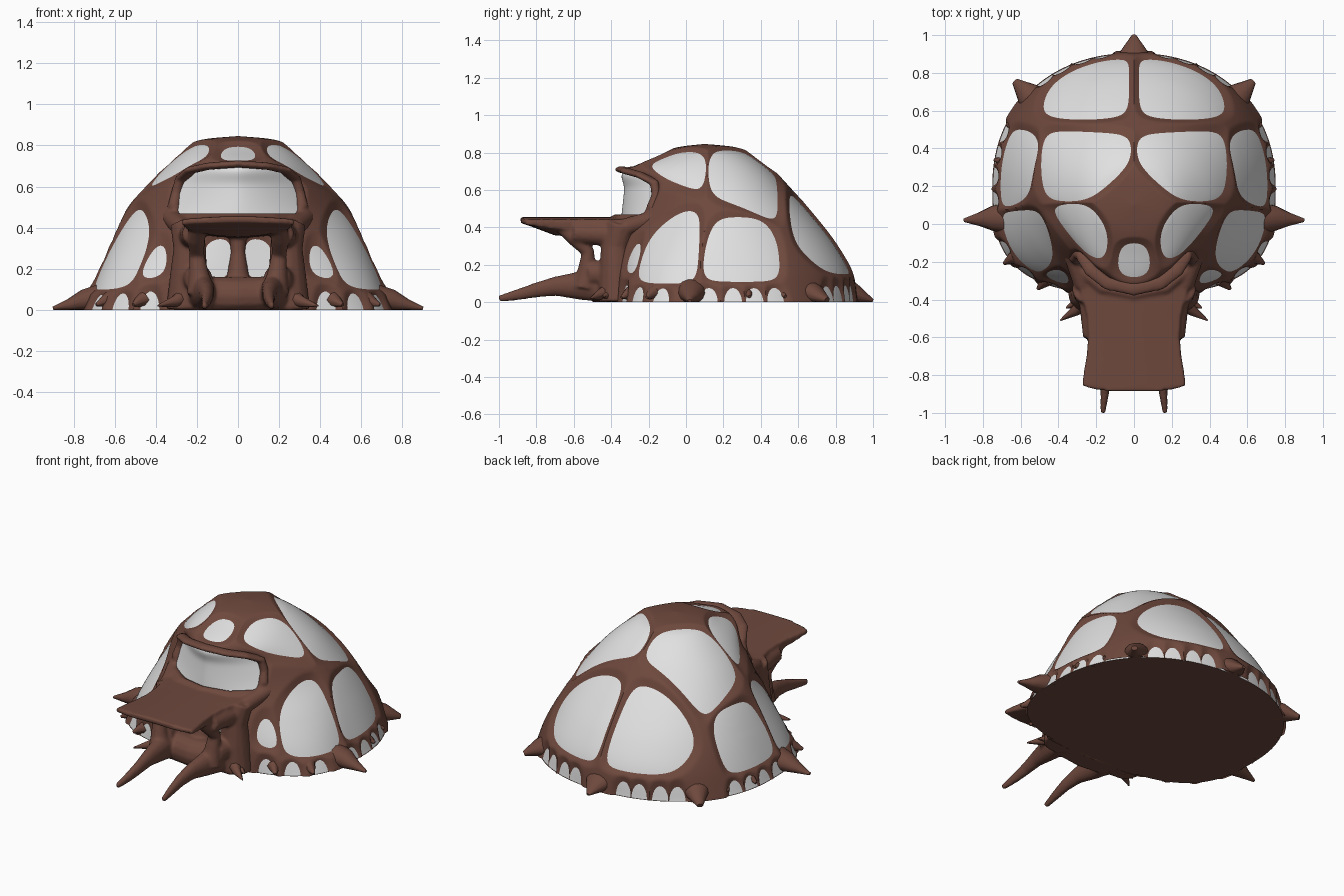
import bpy, bmesh, math
from mathutils import Vector

if "Cube" in bpy.data.objects:
    bpy.data.objects.remove(bpy.data.objects["Cube"])


def material(name, col):
    m = bpy.data.materials.new(name)
    m.diffuse_color = (*col, 1)
    m.use_nodes = True
    m.node_tree.nodes["Principled BSDF"].inputs["Base Color"].default_value = m.diffuse_color
    return m


BROWN = material("brown_frame", (0.155, 0.065, 0.046))
GREY = material("pale_grey_panel", (0.75, 0.75, 0.75))

# Shell sections: height, half width, front y, back y, front squareness
ROWS = [(0, .75, -.37, .905, 3), (.15, .695, -.37, .88, 2.6), (.3, .63, -.36, .80, 2.1),
        (.45, .55, -.35, .685, 1.65), (.6, .445, -.335, .55, 1.6), (.7, .35, -.335, .455, 1.7),
        (.78, .25, -.15, .35, 2), (.815, .17, -.04, .26, 2), (.832, 0, .1, .1, 2)]

# Panels: projection axes, lowest z, must be at the front, outline (mirrored in x)
PANELS = [
    ((0, 1), .15, False, [(.025, .57), (.30, .53), (.52, .57), (.52, .66), (.47, .78), (.3, 1.1), (.025, 1.1)]),
    ((0, 1), 0, False, [(.24, .11), (.48, .12), (.52, .3), (.48, .51), (.25, .515), (.01, .49), (0, .33)]),
    ((0, 1), .5, False, [(.15, -.22), (.24, -.2), (.47, .1), (.24, .12), (.12, -.04)]),
    ((0, 1), .715, False, [(-.13, -.33), (.13, -.33), (.08, -.09), (-.08, -.09)]),
    ((1, 2), 0, False, [(.08, .11), (.51, .11), (.5, .36), (.42, .46), (.15, .46), (.08, .3)]),
    ((1, 2), 0, False, [(-.28, .10), (.06, .10), (.08, .51), (0, .52), (-.21, .36)]),
    ((0, 2), 0, True, [(.34, .15), (.42, .12), (.52, .12), (.47, .26), (.38, .38), (.34, .37)]),
    ((0, 2), 0, True, [(.025, .15), (.16, .13), (.18, .34), (.1, .38), (.025, .37)]),
    ((0, 2), 0, True, [(-.30, .42), (.30, .42), (.30, .68), (.2, .71), (-.2, .71), (-.30, .68)]),
]
RIM_ANGLES = [-51, -39, -26, -6, 4, 13, 22, 50, 58, 68, 76]


def shell_point(t, a):
    """Point on the shell: t runs from ground to crown, a is the plan angle."""
    s = t * (len(ROWS) - 1)
    i = min(int(s), len(ROWS) - 2)
    u = s - i
    p = [ROWS[max(0, min(len(ROWS) - 1, i + k))] for k in (-1, 0, 1, 2)]
    z, rx, yf, yb, n = [
        .5 * (2 * q1 + (q2 - q0) * u + (2 * q0 - 5 * q1 + 4 * q2 - q3) * u * u
              + (3 * q1 - q0 - 3 * q2 + q3) * u ** 3) for q0, q1, q2, q3 in zip(*p)]
    cy = .2 - .1 * t
    c, sn = math.cos(a), math.sin(a)
    ry = max(.002, yb - cy if sn > 0 else cy - yf)
    n = 2.15 if sn > 0 else n
    r = ((abs(c) / max(rx, .002)) ** n + (abs(sn) / ry) ** n) ** (-1 / n)
    return Vector((r * c, cy + r * sn, max(z, 0)))


def half_planes(poly):
    mid = sum((Vector(p) for p in poly), Vector((0, 0))) / len(poly)
    out = []
    for k, a in enumerate(poly):
        d = Vector(poly[(k + 1) % len(poly)]) - Vector(a)
        n = Vector((d.y, -d.x)).normalized()
        if n.dot(mid - Vector(a)) > 0:
            n = -n
        out.append((n.x, n.y, n.dot(Vector(a))))
    return out


PLANES = [(ax, zm, fr, half_planes(poly)) for ax, zm, fr, poly in PANELS]
RIMS = [shell_point(0, math.radians(a)) for a in RIM_ANGLES]


def panel_distance(p):
    """Negative inside a panel, positive on the frame; corners are rounded."""
    q = (abs(p.x), p.y, p.z)
    best = .2
    for ax, zm, front, planes in PLANES:
        if front and p.y > 0:
            continue
        d = [nx * q[ax[0]] + ny * q[ax[1]] - o for nx, ny, o in planes]
        if zm:
            d.append(zm - p.z)
        if max(d) < best:
            best = min(best, math.log(sum(math.exp(28 * v) for v in d)) / 28)
    if p.z < .2:
        for c in RIMS:
            e = math.hypot(math.hypot(q[0] - c.x, q[1] - c.y) / .048, p.z / .095)
            best = min(best, (e - 1) * .05)
    return best


def finish(bm, name, mat):
    bmesh.ops.recalc_face_normals(bm, faces=bm.faces[:])
    me = bpy.data.meshes.new(name)
    bm.to_mesh(me)
    bm.free()
    me.materials.append(mat)
    ob = bpy.data.objects.new(name, me)
    bpy.context.collection.objects.link(ob)
    bpy.ops.object.select_all(action='DESELECT')
    ob.select_set(True)
    bpy.context.view_layer.objects.active = ob
    bpy.ops.object.shade_smooth_by_angle(angle=math.radians(50))
    return ob


def shell(name, mat, cols, rows, offset, floor):
    bm = bmesh.new()
    grid = [[bm.verts.new(shell_point(.996 * j / rows, 2 * math.pi * i / cols)) for i in range(cols)]
            for j in range(rows + 1)]
    for j in range(rows):
        for i in range(cols):
            k = (i + 1) % cols
            bm.faces.new((grid[j][i], grid[j][k], grid[j + 1][k], grid[j + 1][i]))
    bm.faces.new(grid[-1])
    bm.normal_update()
    for v, nrm, d in [(v, v.normal.copy(), offset(v.co)) for v in bm.verts]:
        v.co += nrm * d
        v.co.z = max(0, v.co.z)
    for v in grid[0]:
        v.co.z = 0
    if floor:  # flat underside reaching the panels
        ring = [bm.verts.new((*shell_point(0, 2 * math.pi * i / cols).xy, 0)) for i in range(cols)]
        bm.faces.new(ring[::-1])
    return finish(bm, name, mat)


# Shell: the frame dips under the smooth panel surface inside every panel
shell("panel_surface", GREY, 160, 70, lambda p: -.004, False)
shell("shell_frame", BROWN, 320, 112, lambda p: max(-.022, min(.014, .6 * panel_distance(p) - .004)), True)


def tube(bm, pts, sides=14, flat=1.0):
    """Tapered closed tube through (x, y, z, radius) points, cut off at the ground."""
    rings = []
    for k, p in enumerate(pts):
        a, b = pts[max(0, k - 1)], pts[min(len(pts) - 1, k + 1)]
        d = (Vector(b[:3]) - Vector(a[:3])).normalized()
        ref = Vector((0, 0, 1)) if abs(d.z) < .8 else Vector((0, 1, 0))
        s = d.cross(ref).normalized()
        w = s.cross(d)
        ring = []
        for i in range(sides):
            t = 2 * math.pi * i / sides
            co = Vector(p[:3]) + p[3] * (s * math.cos(t) * flat + w * math.sin(t))
            co.z = max(co.z, 0)
            ring.append(bm.verts.new(co))
        rings.append(ring)
    for r0, r1 in zip(rings, rings[1:]):
        for i in range(sides):
            k = (i + 1) % sides
            bm.faces.new((r0[i], r0[k], r1[k], r1[i]))
    bm.faces.new(rings[0])
    bm.faces.new(rings[-1])


def pair(bm, pts, **kw):
    for s in (1, -1):
        tube(bm, [(s * x, y, z, r) for x, y, z, r in pts], **kw)


# Rim spikes
bm = bmesh.new()
tube(bm, [(0, .83, .07, .07), (0, .90, .045, .055), (0, 1.0, .008, .008)], flat=1.5)
pair(bm, [(.66, .03, .06, .07), (.75, .03, .045, .055), (.82, .025, .025, .03), (.90, .02, .008, .008)], flat=1.2)
pair(bm, [(.50, .63, .06, .07), (.565, .69, .045, .05), (.63, .755, .012, .014)], flat=1.3)
for x, y, h in ((.675, .53, .06), (.74, .34, .06), (.69, -.21, .05), (.51, -.345, .05)):
    o = Vector((x, y - .2)).normalized() * .07
    pair(bm, [(x - o.x, y - o.y, h, .04), (x, y, h * .5, .008)], sides=8)
pair(bm, [(.25, -.40, .07, .05), (.31, -.46, .04, .028), (.39, -.51, .02, .004)], sides=8)
pair(bm, [(.27, -.40, .04, .04), (.36, -.445, .03, .004)], sides=8)
finish(bm, "rim_spikes", BROWN)

# Front visor, gently arched on top with a sagging underside
bm = bmesh.new()
WIDTHS = [(-.885, .272), (-.84, .270), (-.78, .262), (-.7, .25), (-.6, .242), (-.5, .247), (-.4, .27), (-.28, .31)]
top, low = [], []
for y, w in WIDTHS:
    s = min(1, (y + .885) / .2)
    us = [i / 6 - 1 for i in range(13)]
    bend = [y + .03 * u ** 4 * (1 - s) for u in us]
    top.append([bm.verts.new((u * w, b, .455 - .015 * u * u)) for u, b in zip(us, bend)])
    low.append([bm.verts.new((u * w, b, .426 - .012 * u * u - s * (.025 + .05 * (1 - u * u)))) for u, b in zip(us, bend)])
for g in (top, low):
    for r0, r1 in zip(g, g[1:]):
        for i in range(12):
            bm.faces.new((r0[i], r0[i + 1], r1[i + 1], r1[i]))
for k in range(len(WIDTHS) - 1):
    for i in (0, 12):
        bm.faces.new((top[k][i], top[k + 1][i], low[k + 1][i], low[k][i]))
for k in (0, -1):
    for i in range(12):
        bm.faces.new((top[k][i], top[k][i + 1], low[k][i + 1], low[k][i]))

# Struts with a small side hole, feet and threshold below the visor
pair(bm, [(.20, -.67, .40, .03), (.205, -.60, .35, .045), (.20, -.525, .27, .036), (.19, -.53, .17, .05), (.18, -.54, .08, .07)])
pair(bm, [(.25, -.34, .42, .08), (.235, -.375, .3, .08), (.24, -.375, .18, .09), (.25, -.37, .0, .10)])
pair(bm, [(.215, -.60, .37, .055), (.23, -.38, .36, .065)])
pair(bm, [(.19, -.51, .15, .07), (.22, -.36, .16, .07)])
pair(bm, [(.18, -.38, .07, .10), (.17, -.55, .09, .08), (.155, -.70, .085, .052),
          (.15, -.80, .065, .04), (.155, -.9, .04, .03), (.165, -1.0, .018, .018)], flat=.75)
tube(bm, [(-.15, -.42, .07, .095), (0, -.44, .065, .095), (.15, -.42, .07, .095)])
tube(bm, [(0, -.34, .42, .05), (0, -.36, .28, .035), (0, -.38, .08, .07)])
# Brow, side posts and sill around the wide front window
tube(bm, [(-.27, -.17, .64, .02), (-.23, -.245, .68, .018), (-.14, -.315, .70, .018), (0, -.345, .71, .018),
          (.14, -.315, .70, .018), (.23, -.245, .68, .018), (.27, -.17, .64, .02)], flat=2)
pair(bm, [(.28, -.17, .65, .024), (.30, -.16, .57, .026), (.31, -.18, .50, .035), (.28, -.27, .42, .05)])
pair(bm, [(.27, -.32, .40, .05), (.33, -.16, .45, .045), (.40, 0, .51, .035)])
tube(bm, [(-.29, -.24, .44, .03), (-.17, -.34, .44, .03), (0, -.375, .44, .03), (.17, -.34, .44, .03), (.29, -.24, .44, .03)])
front = finish(bm, "front_visor_and_feet", BROWN)
m = front.modifiers.new("blend", 'REMESH')
m.mode = 'VOXEL'
m.voxel_size = .009
m.use_smooth_shade = True
m = front.modifiers.new("soften", 'SMOOTH')
m.factor = .5
m.iterations = 6
